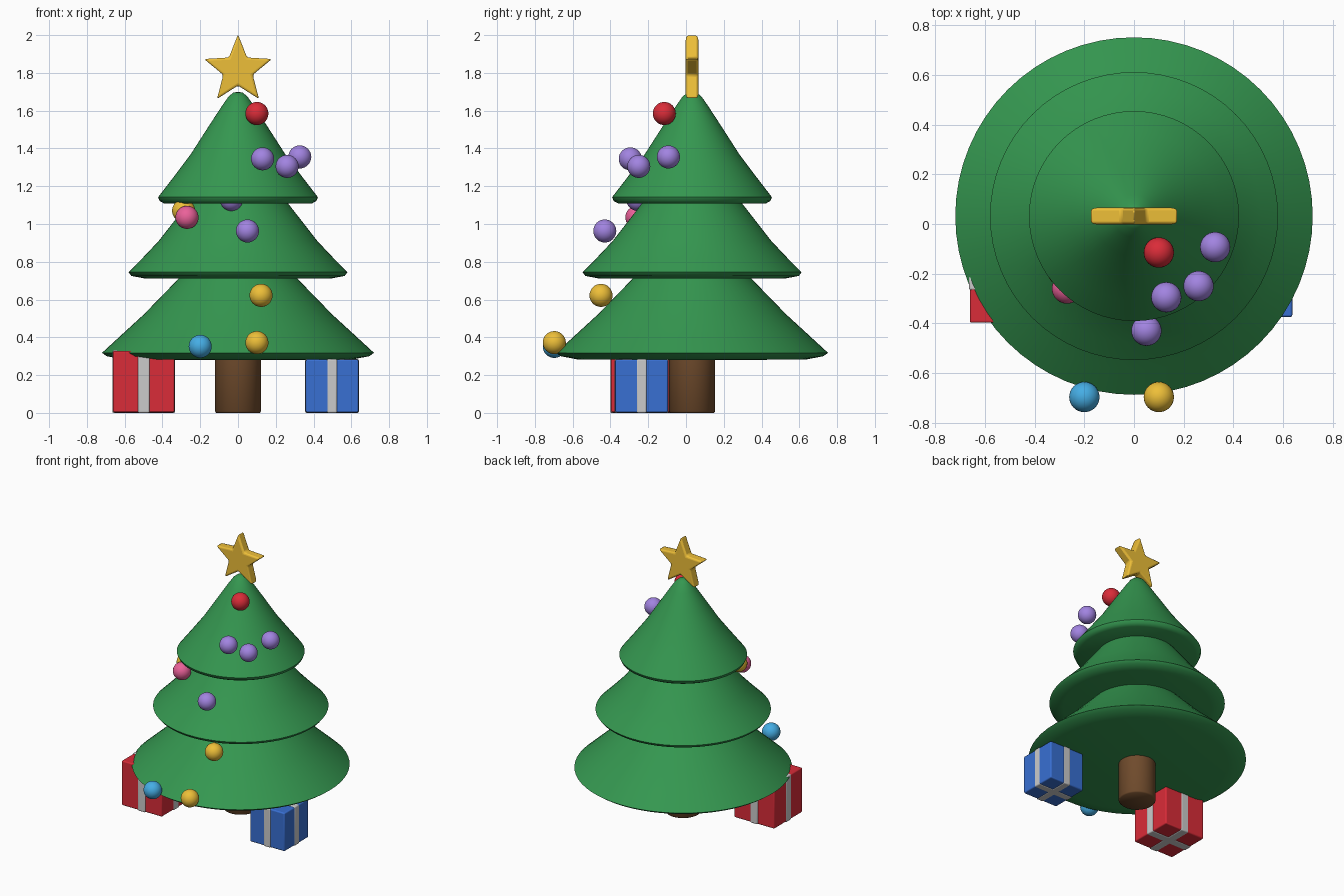
import bpy, bmesh, math

if "Cube" in bpy.data.objects:
    bpy.data.objects.remove(bpy.data.objects["Cube"])

AXIS_Y = 0.032


def paint(name, rgb):
    m = bpy.data.materials.new(name)
    m.diffuse_color = (*rgb, 1)
    m.use_nodes = True
    m.node_tree.nodes["Principled BSDF"].inputs["Base Color"].default_value = m.diffuse_color
    return m


GREEN = paint("green", (0.035, 0.31, 0.08))
BROWN = paint("brown", (0.16, 0.07, 0.025))
GOLD = paint("gold", (0.85, 0.52, 0.04))
RED = paint("red", (0.70, 0.025, 0.04))
BLUE = paint("blue", (0.04, 0.16, 0.65))
SKY = paint("sky_blue", (0.06, 0.42, 0.78))
PURPLE = paint("purple", (0.36, 0.23, 0.75))
PINK = paint("pink", (0.82, 0.12, 0.32))
SILVER = paint("silver", (0.55, 0.55, 0.55))


def finish(name, bm, mat, loc=(0, 0, 0), smooth=40, bevel=0, segments=3):
    bmesh.ops.recalc_face_normals(bm, faces=bm.faces)
    me = bpy.data.meshes.new(name)
    bm.to_mesh(me)
    bm.free()
    me.materials.append(mat)
    ob = bpy.data.objects.new(name, me)
    bpy.context.collection.objects.link(ob)
    ob.location = loc
    if bevel:
        mod = ob.modifiers.new("bevel", 'BEVEL')
        mod.width, mod.segments = bevel, segments
    bpy.ops.object.select_all(action='DESELECT')
    ob.select_set(True)
    bpy.context.view_layer.objects.active = ob
    bpy.ops.object.shade_smooth_by_angle(angle=math.radians(smooth))
    return ob


def lathe(name, profile, mat, sides=64, smooth=50):
    bm = bmesh.new()
    vs = [bm.verts.new((r, 0, z)) for r, z in profile]
    es = [bm.edges.new(p) for p in zip(vs, vs[1:])]
    bmesh.ops.spin(bm, geom=vs + es, cent=(0, 0, 0), axis=(0, 0, 1),
                   angle=2 * math.pi, steps=sides, use_merge=True)
    bmesh.ops.remove_doubles(bm, verts=bm.verts, dist=1e-4)
    return finish(name, bm, mat, (0, AXIS_Y, 0), smooth)


def box(name, size, loc, mat, bevel):
    bm = bmesh.new()
    bmesh.ops.create_cube(bm, size=1)
    bmesh.ops.scale(bm, vec=size, verts=bm.verts)
    return finish(name, bm, mat, loc, 40, bevel)


# Trunk
lathe("trunk", [(0, 0), (0.115, 0), (0.122, 0.008), (0.122, 0.32), (0, 0.32)], BROWN, 48)

# Flared foliage tiers with rolled rims and flat undersides
lathe("foliage_top", [
    (0, 1.70), (0.025, 1.695), (0.05, 1.675), (0.085, 1.625), (0.16, 1.51),
    (0.25, 1.37), (0.34, 1.25), (0.423, 1.142), (0.415, 1.122), (0.39, 1.108), (0, 1.107)], GREEN)
lathe("foliage_middle", [
    (0, 1.19), (0.20, 1.19), (0.28, 1.09), (0.42, 0.91), (0.51, 0.815),
    (0.58, 0.745), (0.565, 0.725), (0.49, 0.711), (0, 0.71)], GREEN)
lathe("foliage_bottom", [
    (0, 0.80), (0.23, 0.80), (0.32, 0.705), (0.50, 0.52), (0.62, 0.41),
    (0.72, 0.318), (0.695, 0.30), (0.60, 0.282), (0, 0.28)], GREEN)

# Five-pointed star standing on the tip
bm = bmesh.new()
pts = []
for i in range(10):
    r, a = (0.082 if i % 2 else 0.189), i * math.pi / 5
    pts.append(bm.verts.new((r * math.sin(a), -0.034, r * math.cos(a))))
face = bm.faces.new(pts)
ext = bmesh.ops.extrude_face_region(bm, geom=[face])
bmesh.ops.translate(bm, vec=(0, 0.068, 0),
                    verts=[v for v in ext["geom"] if isinstance(v, bmesh.types.BMVert)])
finish("star", bm, GOLD, (0, AXIS_Y, 1.815), 50, 0.012)

# Baubles
baubles = [
    (RED, 0.10, -0.115, 1.585),
    (PURPLE, 0.13, -0.295, 1.345), (PURPLE, 0.26, -0.25, 1.305),
    (PURPLE, 0.327, -0.093, 1.355), (PURPLE, 0.05, -0.43, 0.963),
    (PURPLE, -0.035, -0.255, 1.13),
    (GOLD, 0.122, -0.45, 0.622), (GOLD, 0.10, -0.697, 0.372),
    (GOLD, -0.288, -0.19, 1.07),
    (SKY, -0.20, -0.697, 0.352), (PINK, -0.27, -0.26, 1.035),
]
for i, (mat, x, y, z) in enumerate(baubles):
    bm = bmesh.new()
    bmesh.ops.create_uvsphere(bm, u_segments=32, v_segments=16, radius=0.061)
    finish(f"bauble_{i + 1}", bm, mat, (x, y, z), 60)

# Presents: a box with two crossing ribbon bands
for name, x, s, mat in (("red_present", -0.499, 0.332, RED), ("blue_present", 0.498, 0.285, BLUE)):
    loc = (x, -0.235, s / 2)
    body, band = s * 0.98, s * 0.19
    box(name, (body, body, body), loc, mat, 0.008)
    box(name + "_ribbon_a", (s, band, s), loc, SILVER, 0.008)
    box(name + "_ribbon_b", (band, s, s), loc, SILVER, 0.008)
